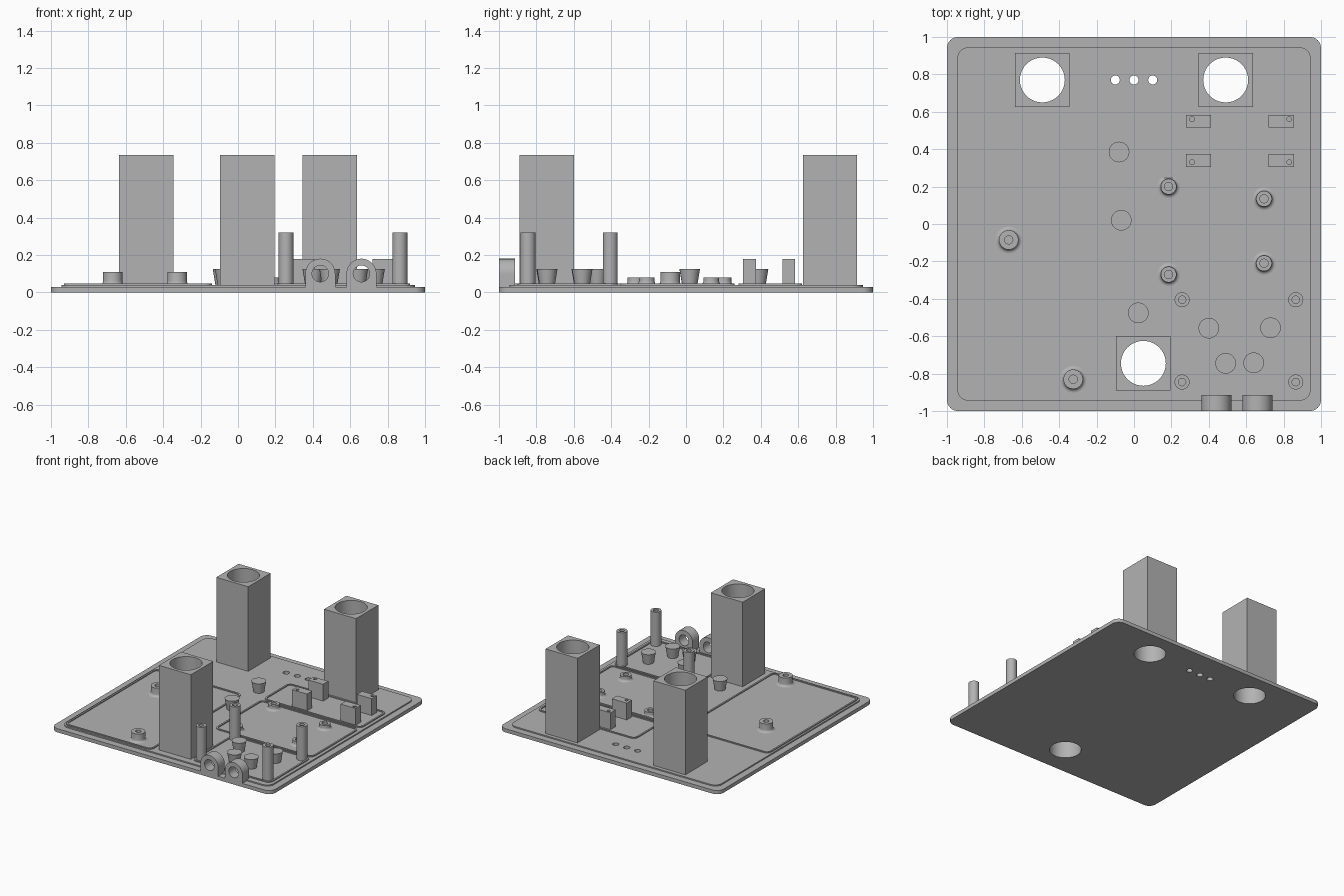
import bpy, bmesh
from math import sin, cos, pi, radians

cube = bpy.data.objects.get("Cube")
if cube:
    bpy.data.objects.remove(cube, do_unlink=True)

grey = bpy.data.materials.new("plain grey")
grey.use_nodes = True
grey.diffuse_color = (0.45, 0.45, 0.45, 1)
grey.node_tree.nodes["Principled BSDF"].inputs["Base Color"].default_value = (0.45, 0.45, 0.45, 1)

TOP = 0.04  # upper surface of the plate


def finish(name, bm):
    bmesh.ops.recalc_face_normals(bm, faces=bm.faces)
    mesh = bpy.data.meshes.new(name)
    bm.to_mesh(mesh)
    bm.free()
    mesh.materials.append(grey)
    ob = bpy.data.objects.new(name, mesh)
    bpy.context.collection.objects.link(ob)
    return ob


def smooth(ob):
    bpy.ops.object.select_all(action='DESELECT')
    ob.select_set(True)
    bpy.context.view_layer.objects.active = ob
    bpy.ops.object.shade_smooth_by_angle(angle=radians(30))


def rounded(x0, x1, y0, y1, r, n=8):
    """Outline of a rounded rectangle."""
    pts = []
    corners = [(x1 - r, y1 - r), (x0 + r, y1 - r), (x0 + r, y0 + r), (x1 - r, y0 + r)]
    for q, (cx, cy) in enumerate(corners):
        for i in range(n + 1):
            a = (q + i / n) * pi / 2
            pts.append((cx + r * cos(a), cy + r * sin(a)))
    return pts


def slab(name, outline, z0, z1):
    bm = bmesh.new()
    face = bm.faces.new([bm.verts.new((x, y, z0)) for x, y in outline])
    res = bmesh.ops.extrude_face_region(bm, geom=[face])
    verts = [v for v in res["geom"] if isinstance(v, bmesh.types.BMVert)]
    bmesh.ops.translate(bm, verts=verts, vec=(0, 0, z1 - z0))
    return finish(name, bm)


def box(name, x0, x1, y0, y1, z0, z1):
    return slab(name, [(x0, y0), (x1, y0), (x1, y1), (x0, y1)], z0, z1)


def lathe(name, x, y, profile, n=40):
    """Revolve (radius, z) points about a vertical axis, capping both ends."""
    bm = bmesh.new()
    rings = [[bm.verts.new((x + r * cos(2 * pi * i / n), y + r * sin(2 * pi * i / n), z))
              for i in range(n)] for r, z in profile]
    for a, b in zip(rings, rings[1:]):
        for i in range(n):
            j = (i + 1) % n
            bm.faces.new((a[i], a[j], b[j], b[i]))
    bm.faces.new(rings[0])
    bm.faces.new(rings[-1])
    ob = finish(name, bm)
    smooth(ob)
    return ob


def drill(ob, holes):
    """Bore vertical holes given as (x, y, radius, z0, z1)."""
    cutters = []
    for x, y, r, z0, z1 in holes:
        cutter = lathe("hole_cutter", x, y, [(r, z0), (r, z1)])
        cutter.hide_render = True
        cutters.append(cutter)
        mod = ob.modifiers.new("hole", 'BOOLEAN')
        mod.operation, mod.solver, mod.object = 'DIFFERENCE', 'EXACT', cutter
    deps = bpy.context.evaluated_depsgraph_get()
    deps.update()
    mesh = bpy.data.meshes.new_from_object(ob.evaluated_get(deps))
    ob.modifiers.clear()
    ob.data = mesh
    for cutter in cutters:
        bpy.data.objects.remove(cutter, do_unlink=True)
    smooth(ob)


# Two-step base plate with through holes
towers = [(-0.49, 0.77), (0.49, 0.77), (0.05, -0.745)]
through = [(x, y, 0.12, -0.1, 1) for x, y in towers]
through += [(x, 0.77, 0.024, -0.1, 1) for x in (-0.1, 0, 0.1)]
drill(slab("base_plate", rounded(-1, 1, -1, 1, 0.06), 0, 0.03), through)
drill(slab("raised_plate", rounded(-0.945, 0.945, -0.945, 0.945, 0.06), 0.02, TOP), through)

# Square towers bored from top to bottom
for x, y in towers:
    tower = box("square_tower", x - 0.145, x + 0.145, y - 0.145, y + 0.145, 0.025, 0.735)
    drill(tower, [(x, y, 0.12, -0.1, 1)])


# Low rims outlining the board areas
def rim(name, x0, x1, y0, y1, w=0.013):
    bm = bmesh.new()
    outer = rounded(x0, x1, y0, y1, 0.04, 4)
    inner = rounded(x0 + w, x1 - w, y0 + w, y1 - w, 0.04 - w, 4)
    loops = [[bm.verts.new((x, y, z)) for x, y in pts]
             for pts, z in ((outer, TOP - 0.005), (outer, TOP + 0.008),
                            (inner, TOP + 0.008), (inner, TOP - 0.005))]
    n = len(outer)
    for k in range(4):
        a, b = loops[k], loops[(k + 1) % 4]
        for i in range(n):
            j = (i + 1) % n
            bm.faces.new((a[i], a[j], b[j], b[i]))
    finish(name, bm)


rim("left_board_rim", -0.93, -0.14, -0.93, 0.26)
rim("middle_board_rim", 0.03, 0.92, -0.35, 0.26)
rim("rear_board_rim", 0.03, 0.92, 0.28, 0.62)
rim("front_board_rim", 0.21, 0.92, -0.9, -0.365)


# Standoffs with flared feet and blind screw holes
def standoff(name, x, y, r, height, hole):
    flare = [(r + 0.02 * (1 - sin(a)), TOP + 0.02 * (1 - cos(a)))
             for a in (i * pi / 10 for i in range(6))]
    lathe(name, x, y, [(r + 0.02, TOP - 0.005)] + flare
          + [(r, height), (hole, height), (hole, TOP + 0.005)])


for x, y in [(-0.67, -0.085), (-0.325, -0.83)]:
    standoff("large_standoff", x, y, 0.052, 0.11, 0.022)
for x, y in [(0.185, 0.2), (0.695, 0.135), (0.185, -0.27), (0.695, -0.21)]:
    standoff("small_standoff", x, y, 0.042, 0.08, 0.022)

# Tall hollow posts
for x in (0.257, 0.865):
    for y in (-0.405, -0.845):
        lathe("tall_post", x, y, [(0.04, TOP - 0.005), (0.04, 0.32), (0.02, 0.32), (0.02, 0.06)])

# Tapered pegs, wider at the top
for x, y in [(-0.08, 0.385), (-0.068, 0.02), (0.023, -0.475), (0.4, -0.557),
             (0.73, -0.555), (0.49, -0.745), (0.64, -0.742)]:
    lathe("tapered_peg", x, y, [(0.04, TOP - 0.005), (0.055, 0.125)])

# Mounting blocks with small screw holes
for x0, hx in ((0.278, 0.31), (0.72, 0.83)):
    for y0, hy in ((0.515, 0.56), (0.305, 0.33)):
        block = box("mounting_block", x0, x0 + 0.135, y0, y0 + 0.068, TOP - 0.005, 0.178)
        drill(block, [(hx, hy, 0.013, 0.08, 0.3)])


# Arched cable rings on the front edge
def arch(name, x, z, r, hole, y0, y1, n=48):
    bm = bmesh.new()
    outer, inner = [], []
    for i in range(n):
        a = 2 * pi * i / n
        c, s = cos(a), sin(a)
        k = r
        if s < 0:  # square lower half reaching into the plate
            k = min(r / max(abs(c), 1e-6), (z - 0.02) / -s)
        outer.append((x + k * c, z + k * s))
        inner.append((x + hole * c, z + hole * s))
    loops = [[bm.verts.new((px, y, pz)) for px, pz in pts]
             for pts, y in ((outer, y0), (outer, y1), (inner, y1), (inner, y0))]
    for k in range(4):
        a, b = loops[k], loops[(k + 1) % 4]
        for i in range(n):
            j = (i + 1) % n
            bm.faces.new((a[i], a[j], b[j], b[i]))
    smooth(finish(name, bm))


for x in (0.44, 0.66):
    arch("cable_ring", x, 0.1, 0.08, 0.044, -1, -0.915)
